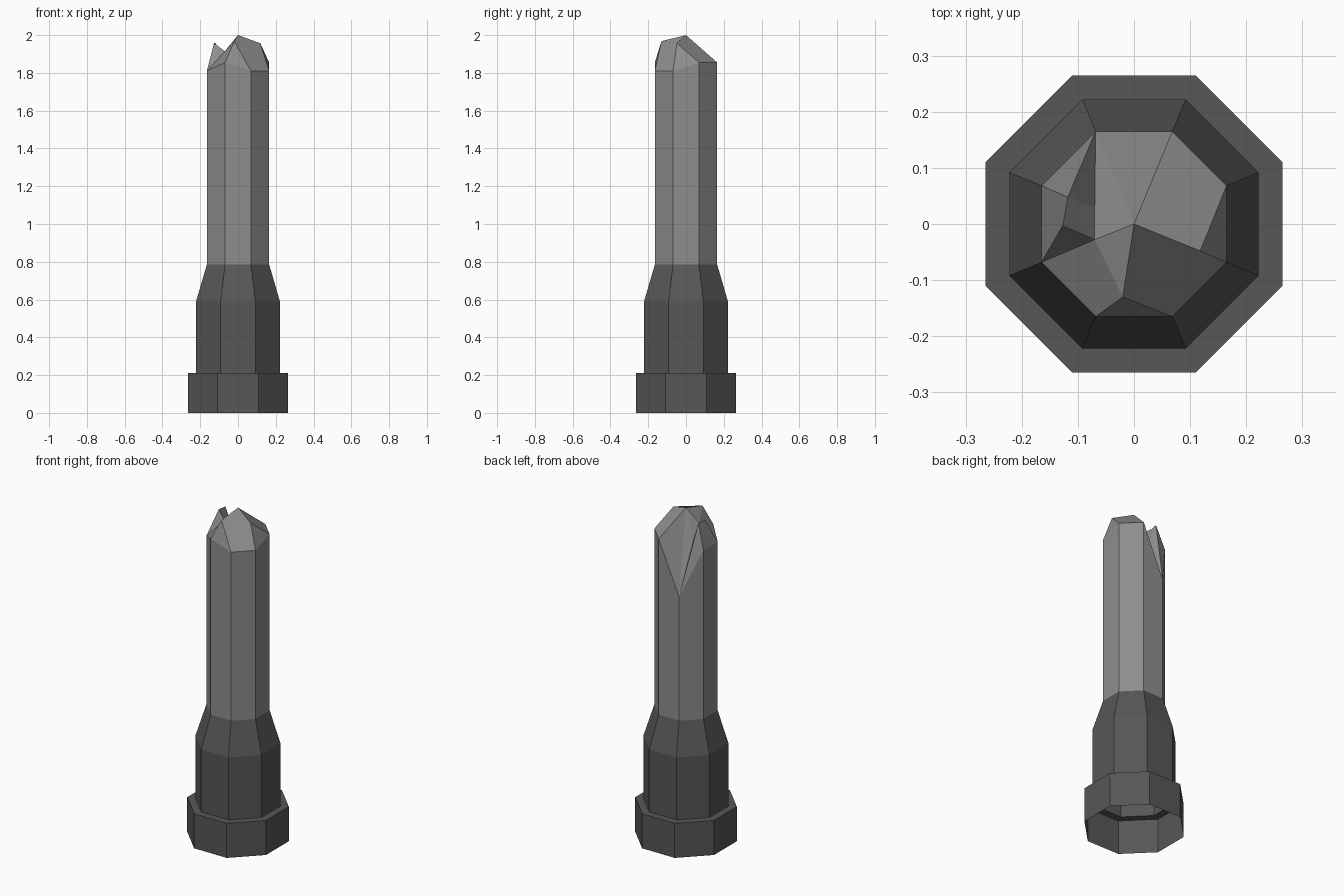
import bpy, bmesh, math

if "Cube" in bpy.data.objects:
    bpy.data.objects.remove(bpy.data.objects["Cube"])


def material(name, v):
    m = bpy.data.materials.new(name)
    m.diffuse_color = (v, v, v, 1)
    m.use_nodes = True
    m.node_tree.nodes["Principled BSDF"].inputs["Base Color"].default_value = m.diffuse_color
    return m


DARK = material("dark grey", 0.095)
LIGHT = material("light grey", 0.27)


def ring(bm, half_width, z):
    """Octagon with flats on the axes, clockwise from the back; z may be a list."""
    r = half_width / math.cos(math.pi / 8)
    zs = z if isinstance(z, (list, tuple)) else [z] * 8
    return [bm.verts.new((r * math.cos(math.radians(67.5 - 45 * k)),
                          r * math.sin(math.radians(67.5 - 45 * k)), zs[k]))
            for k in range(8)]


def bridge(bm, lower, upper):
    for k in range(8):
        n = (k + 1) % 8
        bm.faces.new((lower[n], lower[k], upper[k], upper[n]))


def finish(bm, name, mat):
    me = bpy.data.meshes.new(name)
    bm.to_mesh(me)
    bm.free()
    me.materials.append(mat)
    ob = bpy.data.objects.new(name, me)
    bpy.context.collection.objects.link(ob)
    return ob


def lathe(name, profile, mat):
    bm = bmesh.new()
    rings = [ring(bm, w, z) for w, z in profile]
    for a, b in zip(rings, rings[1:]):
        bridge(bm, a, b)
    return finish(bm, name, mat)


# Hollow foot collar with a flat ledge, then the tapering sleeve
lathe("base_collar", [(0.265, 0), (0.265, 0.21), (0.222, 0.21)], DARK)
lathe("lower_sleeve", [(0.222, 0.21), (0.222, 0.59), (0.165, 0.785)], DARK)

# Upper shaft with uneven broken rim
bm = bmesh.new()
bottom = ring(bm, 0.165, 0.785)
p = ring(bm, 0.165, [1.855, 1.855, 1.81, 1.81, 1.81, 1.81, 1.81, 1.54])
p[4].co.z = 1.855
bridge(bm, bottom, p)

# Fractured tip: peak, side knobs and the cleft on the left
apex, a, b, c, d, e, f = [bm.verts.new(v) for v in (
    (0, 0, 2), (0.118, -0.048, 1.957), (-0.02, -0.13, 1.968),
    (-0.07, -0.028, 1.915), (-0.127, -0.003, 1.957),
    (-0.118, 0.048, 1.957), (-0.07, 0.03, 1.83))]
for face in ((apex, a, p[1], p[0]), (a, p[2], p[1]),
             (apex, b, p[3], p[2], a), (b, p[4], p[3]),
             (apex, c, b), (c, p[5], p[4], b), (c, d, p[5]),
             (d, e, p[6], p[5]), (e, p[7], p[6]), (e, f, p[7]),
             (d, c, f, e), (apex, f, c), (apex, p[7], f), (apex, p[0], p[7])):
    bm.faces.new(face)
bm.normal_update()
# Tip faces should look upward
for fc in bm.faces:
    if fc.normal.z < -0.001:
        fc.normal_flip()
finish(bm, "broken_shaft", LIGHT)
